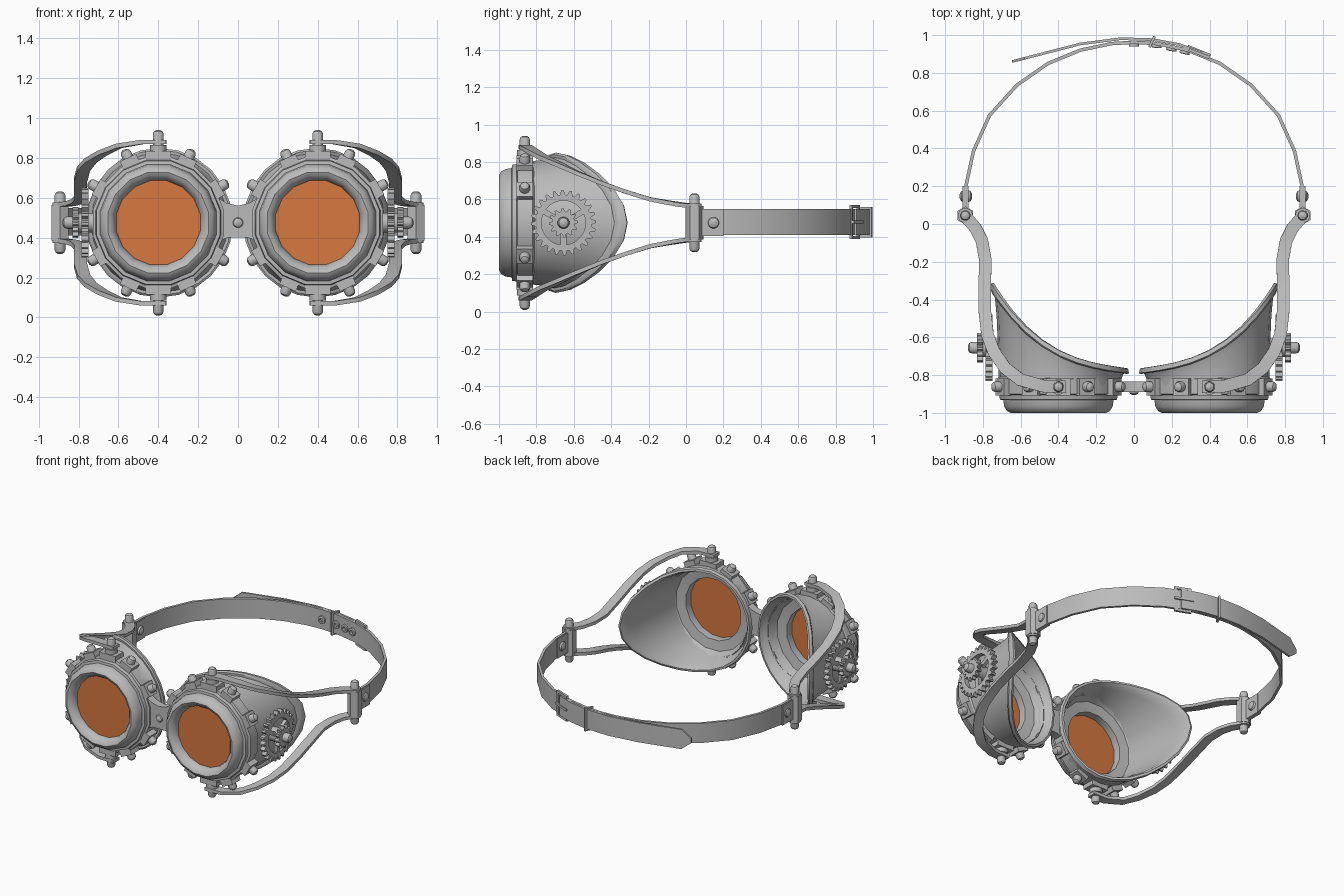
import bpy, bmesh
from math import sin, cos, pi, radians
from mathutils import Vector, Matrix

if "Cube" in bpy.data.objects:
    bpy.data.objects.remove(bpy.data.objects["Cube"])

EX, EZ = 0.4, 0.475          # eye centre
Z = Vector((0, 0, 1))


def material(name, rgb):
    m = bpy.data.materials.new(name)
    m.use_nodes = True
    m.diffuse_color = (*rgb, 1)
    m.node_tree.nodes["Principled BSDF"].inputs["Base Color"].default_value = (*rgb, 1)
    return m


GREY = material("grey", (0.5, 0.5, 0.5))
ORANGE = material("orange_glass", (0.68, 0.19, 0.05))
parts = []


def finish(name, bm, mat=GREY):
    bmesh.ops.recalc_face_normals(bm, faces=bm.faces)
    me = bpy.data.meshes.new(name)
    bm.to_mesh(me)
    bm.free()
    me.materials.append(mat)
    ob = bpy.data.objects.new(name, me)
    bpy.context.collection.objects.link(ob)
    parts.append(ob)


def pair(name, build, mat=GREY):
    """Build a part on the left and its mirror image on the right."""
    for side, sx in (("left", 1), ("right", -1)):
        bm = bmesh.new()
        build(bm)
        bmesh.ops.scale(bm, vec=(sx, 1, 1), verts=bm.verts)
        finish(f"{side}_{name}", bm, mat)


def loft(bm, rings, loop=False):
    rows = [[bm.verts.new(p) for p in ring] for ring in rings]
    n = len(rows[0])
    for a, b in zip(rows, rows[1:] + (rows[:1] if loop else [])):
        for i in range(n):
            j = (i + 1) % n
            bm.faces.new((a[i], a[j], b[j], b[i]))
    if not loop:
        bm.faces.new(rows[0])
        bm.faces.new(rows[-1])


def revolve(bm, profile, origin, axis, n=12, loop=False):
    """Turn (radius, height) pairs about an axis."""
    q = Vector(axis).to_track_quat('Z', 'Y')
    ang = [2 * pi * (i + 0.5) / n for i in range(n)]
    loft(bm, [[Vector(origin) + q @ Vector((r * cos(a), r * sin(a), h)) for a in ang]
              for r, h in profile], loop)


def stud(bm, origin, axis, r, h):
    """Pin with a domed tip."""
    revolve(bm, [(r, 0), (r, h - r * 0.7), (r * 0.8, h - r * 0.25), (r * 0.35, h)], origin, axis)


def box(bm, centre, size, rot=Matrix()):
    m = Matrix.Translation(centre) @ rot.to_4x4() @ Matrix.Diagonal((*size, 1))
    bmesh.ops.create_cube(bm, size=1, matrix=m)


def ribbon(bm, pts, width, thick, upright, tip=1):
    """Flat band along a path, standing up or lying down."""
    pts = [Vector(p) for p in pts]
    rings = []
    for i, p in enumerate(pts):
        t = (pts[min(i + 1, len(pts) - 1)] - pts[max(i - 1, 0)]).normalized()
        side = t.cross(Z).normalized()
        w, n = (Z, side) if upright else (side, side.cross(t))
        w = w * width / 2 * (tip if i == len(pts) - 1 else 1)
        n = n * thick / 2
        rings.append([p + w + n, p + w - n, p - w - n, p - w + n])
    loft(bm, rings)


# Front bezel, collar and lens
BEZEL = [(.22, -.88), (.215, -.945), (.222, -.97), (.24, -.992), (.258, -1), (.278, -.99),
         (.293, -.965), (.298, -.932), (.316, -.93), (.32, -.905), (.335, -.9),
         (.335, -.82), (.32, -.81), (.29, -.87)]
pair("bezel", lambda bm: revolve(bm, [(r, -y) for r, y in BEZEL],
                                 (EX, 0, EZ), (0, -1, 0), 16, True))
pair("lens", lambda bm: revolve(bm, [(.221, .93), (.221, .945)],
                                (EX, 0, EZ), (0, -1, 0), 16), ORANGE)


# Hollow cup whose rolled rim sweeps back toward the temple
def cup(bm):
    # radius, fraction of the way to the rim, extra depth
    section = [(.3, 0, 0), (.328, 0, 0), (.332, .35, 0), (.34, .7, 0), (.35, .9, 0),
               (.365, .95, -.01), (.375, 1, -.01), (.37, 1, .015), (.355, 1, .018),
               (.342, 1, -.01), (.335, .8, 0), (.315, .4, 0)]
    rings = []
    for r, f, extra in section:
        ring = []
        for i in range(24):
            a = 2 * pi * i / 24
            s = (cos(a) + 1) / 2
            rim = -.78 + .1 * s + .35 * s ** 3
            ring.append((EX - .006 + .98 * r * cos(a), -.86 + f * (rim + .86) + extra,
                         EZ + r * sin(a)))
        rings.append(ring)
    loft(bm, rings, True)


pair("eye_cup", cup)


# Studs with clamp plates around the collar
def collar_studs(bm):
    for deg in (30, 65, 90, 115, 150):
        for a in (radians(deg), radians(-deg)):
            d = Vector((cos(a), 0, sin(a)))
            c = Vector((EX, -.862, EZ))
            tall = deg == 90
            box(bm, c + d * .335, (.05, .09, .13 if tall else .09), Matrix.Rotation(-a, 3, 'Y'))
            stud(bm, c + d * .33, d, .028, .135 if tall else .075)
            if tall:
                revolve(bm, [(.042, 0), (.042, .03)], c + d * .36, d)


pair("collar_studs", collar_studs)

# Curved side arms, upper and lower
ARM = [(.36, -.862, .405), (.48, -.858, .405), (.6, -.825, .385), (.68, -.765, .35),
       (.74, -.68, .312), (.775, -.59, .27), (.79, -.46, .215), (.79, -.32, .165),
       (.787, -.19, .125), (.805, -.09, .107), (.84, -.02, .096), (.9, .05, .088)]
for level, k in (("upper", 1), ("lower", -1)):
    pair(level + "_arm", lambda bm: ribbon(bm, [(x, y, EZ + k * z) for x, y, z in ARM],
                                           .066, .022, False))


# Hinge with vertical pin, strap plate and rivet
def hinge(bm):
    x, y = .893, .045
    revolve(bm, [(.048, -.09), (.048, .09)], (x, y, EZ), Z, 6)
    for k in (1, -1):
        stud(bm, (x, y, EZ), (0, 0, k), .028, .157)
        revolve(bm, [(.04, .075), (.04, .102)], (x, y, EZ), (0, 0, k))
    box(bm, (.892, .125, EZ), (.03, .15, .14))
    stud(bm, (.89, .147, EZ), (1, 0, 0), .034, .033)
    stud(bm, (.89, .147, EZ), (-1, 0, 0), .034, .033)


pair("hinge", hinge)


# Gears on the temples
def gear(bm, x0, x1, r_out, r_root, r_in, teeth):
    n = teeth * 4
    rings = []
    for x, outer in ((x0, True), (x1, True), (x1, False), (x0, False)):
        ring = []
        for i in range(n):
            a = 2 * pi * i / n
            r = (r_out if i % 4 < 2 else r_root) if outer else r_in
            ring.append((x, -.655 + r * cos(a), EZ + r * sin(a)))
        rings.append(ring)
    loft(bm, rings, True)


def gear_train(bm):
    gear(bm, .75, .785, .175, .15, .118, 24)
    gear(bm, .80, .83, .078, .06, .03, 12)
    for i in range(3):
        a = radians(30 + 120 * i)
        box(bm, (.768, -.655 + .07 * cos(a), EZ + .07 * sin(a)), (.025, .12, .03),
            Matrix.Rotation(a, 3, 'X'))
    revolve(bm, [(.05, 0), (.05, .09)], (.72, -.655, EZ), (1, 0, 0))
    stud(bm, (.72, -.655, EZ), (1, 0, 0), .032, .16)


pair("gear_train", gear_train)

# Nose bridge: a dipped plate with a rivet
bm = bmesh.new()
outline = [(-.1, .60), (-.06, .575), (0, .56), (.06, .575), (.1, .60),
           (.1, .38), (.05, .40), (-.05, .40), (-.1, .38)]
loft(bm, [[(x, y, z) for x, z in outline] for y in (-.89, -.835)])
stud(bm, (0, -.885, EZ), (0, -1, 0), .028, .02)
finish("nose_bridge", bm)

# Head strap
HALF = [(.893, .08), (.89, .2), (.85, .385), (.765, .575), (.62, .735), (.455, .85),
        (.285, .92), (.12, .955)]
loop_path = HALF + [(0, .962)] + [(-x, y) for x, y in reversed(HALF)]
bm = bmesh.new()
ribbon(bm, [(x, y, EZ + .005) for x, y in loop_path], .14, .018, True)
finish("head_strap", bm)

# Overlapping loose end with pointed tip
TAIL = [(.36, .905), (.24, .95), (.1, .976), (-.07, .981), (-.285, .953), (-.58, .877), (-.645, .86)]
bm = bmesh.new()
ribbon(bm, [(x, y, EZ + .005) for x, y in TAIL], .14, .014, True, .25)
finish("strap_tail", bm)


# Buckle, prong and keeper loop
def frame(bm, centre, size, bar, rot):
    """Rectangular wire frame, size along local x and z."""
    w, h = size
    for k in (-.5, .5):
        box(bm, centre + rot @ Vector((k * w, 0, 0)), (bar, bar, h + bar), rot)
        box(bm, centre + rot @ Vector((0, 0, k * h)), (w, bar, bar), rot)


bm = bmesh.new()
tilt = Matrix.Rotation(radians(-22), 3, 'Z')
at = Vector((.345, .902, EZ + .005))
frame(bm, at, (.1, .165), .016, tilt)
box(bm, at + Vector((0, .016, 0)), (.13, .012, .016), tilt)
finish("buckle", bm)

bm = bmesh.new()
frame(bm, Vector((.095, .965, EZ + .003)), (.05, .15), .014, Matrix.Rotation(radians(65), 3, 'Z'))
finish("keeper_loop", bm)

# Eyelets on the inside of the strap
bm = bmesh.new()
for x, y in ((.0, .957), (.12, .95), (.2, .933), (.27, .917)):
    revolve(bm, [(.028, 0), (.028, .016), (.014, .018), (.014, .002)],
            (x, y, EZ + .005), (-x * .9, -1, 0), 12, True)
finish("strap_eyelets", bm)

# Smooth shading with crisp edges
bpy.ops.object.select_all(action='DESELECT')
for ob in parts:
    ob.select_set(True)
bpy.context.view_layer.objects.active = parts[0]
bpy.ops.object.shade_smooth_by_angle(angle=radians(35))
